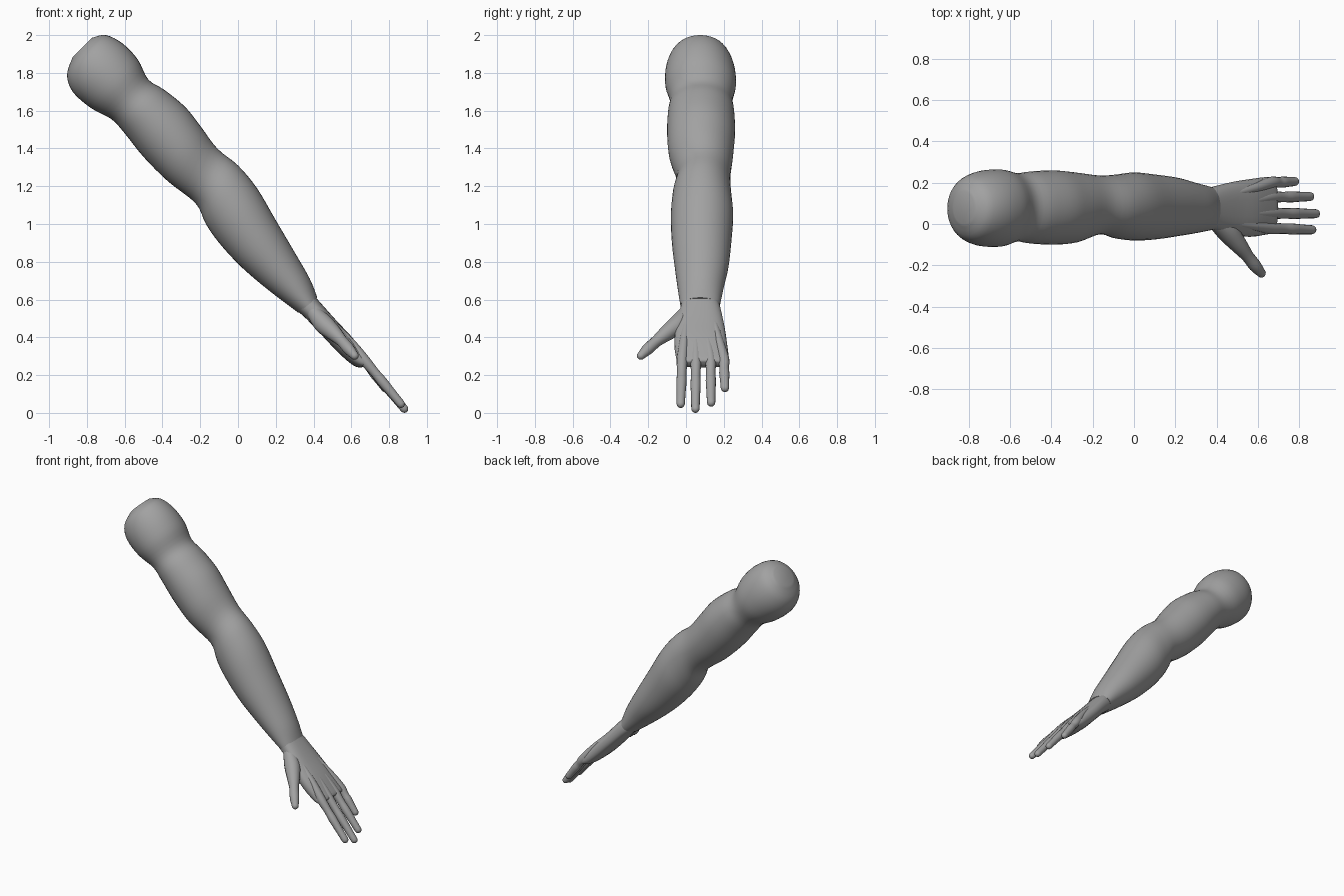
import bpy, bmesh, math
from mathutils import Vector

if "Cube" in bpy.data.objects:
    bpy.data.objects.remove(bpy.data.objects["Cube"])

skin = bpy.data.materials.new("neutral_grey")
skin.diffuse_color = (0.36, 0.36, 0.36, 1)
skin.use_nodes = True
skin.node_tree.nodes["Principled BSDF"].inputs["Base Color"].default_value = skin.diffuse_color


def smooth_rows(rows, steps):
    """Catmull-Rom interpolation through rows of numbers."""
    out = []
    for i in range(len(rows) - 1):
        a, b, c, d = (rows[max(0, min(len(rows) - 1, i + k))] for k in (-1, 0, 1, 2))
        for s in range(steps):
            t = s / steps
            out.append([0.5 * (2 * q + (r - p) * t + (2 * p - 5 * q + 4 * r - e) * t * t
                               + (3 * q - p - 3 * r + e) * t ** 3)
                        for p, q, r, e in zip(a, b, c, d)])
    return out + [list(rows[-1])]


def skin_rings(name, rings):
    """Join equal-sized closed rings into a capped smooth surface."""
    bm = bmesh.new()
    loops = [[bm.verts.new(p) for p in ring] for ring in rings]
    n = len(loops[0])
    for a, b in zip(loops, loops[1:]):
        for i in range(n):
            j = (i + 1) % n
            bm.faces.new((a[i], a[j], b[j], b[i]))
    bm.faces.new(loops[0][::-1])
    bm.faces.new(loops[-1])
    bmesh.ops.recalc_face_normals(bm, faces=bm.faces)
    mesh = bpy.data.meshes.new(name)
    bm.to_mesh(mesh)
    bm.free()
    mesh.materials.append(skin)
    obj = bpy.data.objects.new(name, mesh)
    bpy.context.collection.objects.link(obj)
    bpy.ops.object.select_all(action='DESELECT')
    obj.select_set(True)
    bpy.context.view_layer.objects.active = obj
    bpy.ops.object.shade_smooth_by_angle(angle=math.radians(40))


def limb(name, sections, steps, sides, power=1.0):
    """Each section: upper x, z, lower x, z, front y, back y."""
    rings = []
    for ux, uz, lx, lz, y0, y1 in smooth_rows(sections, steps):
        ring = []
        for k in range(sides):
            t = math.tau * k / sides
            c, s = (math.copysign(abs(v) ** power, v) for v in (math.cos(t), math.sin(t)))
            ring.append(((ux + lx) / 2 + c * (ux - lx) / 2,
                         (y0 + y1) / 2 + s * (y1 - y0) / 2,
                         (uz + lz) / 2 + c * (uz - lz) / 2))
        rings.append(ring)
    skin_rings(name, rings)


def digit(name, points, sides=14):
    """Round tube through x, y, z, radius points with a domed tip."""
    rows = smooth_rows(points, 4)
    centres = [Vector(r[:3]) for r in rows]
    radii = [r[3] for r in rows]
    tip_dir = (centres[-1] - centres[-2]).normalized()
    base, r = centres[-1], radii[-1]
    for deg in (25, 50, 70, 85):
        a = math.radians(deg)
        centres.append(base + tip_dir * r * math.sin(a))
        radii.append(r * math.cos(a))
    rings = []
    for i, (c, rad) in enumerate(zip(centres, radii)):
        d = (centres[min(i + 1, len(centres) - 1)] - centres[max(i - 1, 0)]).normalized()
        u = d.cross(Vector((0.75, 0, 0.66))).normalized()
        v = d.cross(u)
        rings.append([c + rad * (u * math.cos(math.tau * k / sides) + v * math.sin(math.tau * k / sides))
                      for k in range(sides)])
    skin_rings(name, rings)


# Shoulder, upper arm, elbow and forearm in one surface
limb("arm", [
    (-0.775, 1.985, -0.875, 1.885, 0.00, 0.16),
    (-0.70, 2.00, -0.905, 1.79, -0.07, 0.22),
    (-0.61, 1.955, -0.875, 1.70, -0.105, 0.255),
    (-0.53, 1.87, -0.78, 1.615, -0.11, 0.265),
    (-0.475, 1.765, -0.67, 1.555, -0.085, 0.247),
    (-0.39, 1.71, -0.60, 1.48, -0.095, 0.255),
    (-0.28, 1.62, -0.50, 1.355, -0.10, 0.26),
    (-0.20, 1.52, -0.37, 1.225, -0.09, 0.25),
    (-0.11, 1.40, -0.225, 1.11, -0.05, 0.235),
    (0.00, 1.31, -0.17, 1.00, -0.07, 0.24),
    (0.10, 1.19, -0.10, 0.90, -0.08, 0.25),
    (0.20, 1.02, 0.00, 0.79, -0.075, 0.24),
    (0.30, 0.85, 0.10, 0.70, -0.06, 0.225),
    (0.38, 0.71, 0.20, 0.62, -0.045, 0.20),
    (0.42, 0.61, 0.32, 0.53, -0.03, 0.18),
], 4, 40)

# Palm and back of the hand
limb("palm", [
    (0.405, 0.62, 0.32, 0.535, -0.025, 0.175),
    (0.435, 0.585, 0.365, 0.495, -0.032, 0.185),
    (0.52, 0.49, 0.445, 0.41, -0.055, 0.205),
    (0.60, 0.405, 0.53, 0.32, -0.062, 0.218),
    (0.665, 0.325, 0.605, 0.255, -0.052, 0.227),
    (0.695, 0.285, 0.645, 0.24, -0.045, 0.225),
    (0.695, 0.27, 0.665, 0.245, -0.035, 0.215),
], 3, 28, 0.8)

# Four fingers, with their knuckles rising from the back of the hand
for name, y0, y1, y2, tx, tz in (
        ("index_finger", 0.00, -0.020, -0.028, 0.862, 0.048),
        ("middle_finger", 0.05, 0.052, 0.05, 0.880, 0.022),
        ("ring_finger", 0.10, 0.130, 0.133, 0.852, 0.055),
        ("little_finger", 0.15, 0.200, 0.206, 0.778, 0.132)):
    bx, bz = 0.665, 0.285
    mix = lambda t: (bx + (tx - bx) * t, y1 + (y2 - y1) * t, bz + (tz - bz) * t)
    digit(name, [(0.50, y0, 0.475, 0.018), (0.59, (y0 + y1) / 2, 0.378, 0.025),
                 (bx, y1, bz, 0.029), (*mix(0.3), 0.025), (*mix(0.5), 0.027),
                 (*mix(0.75), 0.024), (tx, y2, tz, 0.022)])

# Thumb and its fleshy base
digit("thumb", [(0.39, 0.01, 0.545, 0.035), (0.45, -0.035, 0.475, 0.052),
                (0.505, -0.098, 0.425, 0.043), (0.55, -0.155, 0.38, 0.031),
                (0.585, -0.20, 0.34, 0.031), (0.617, -0.238, 0.303, 0.022)])
